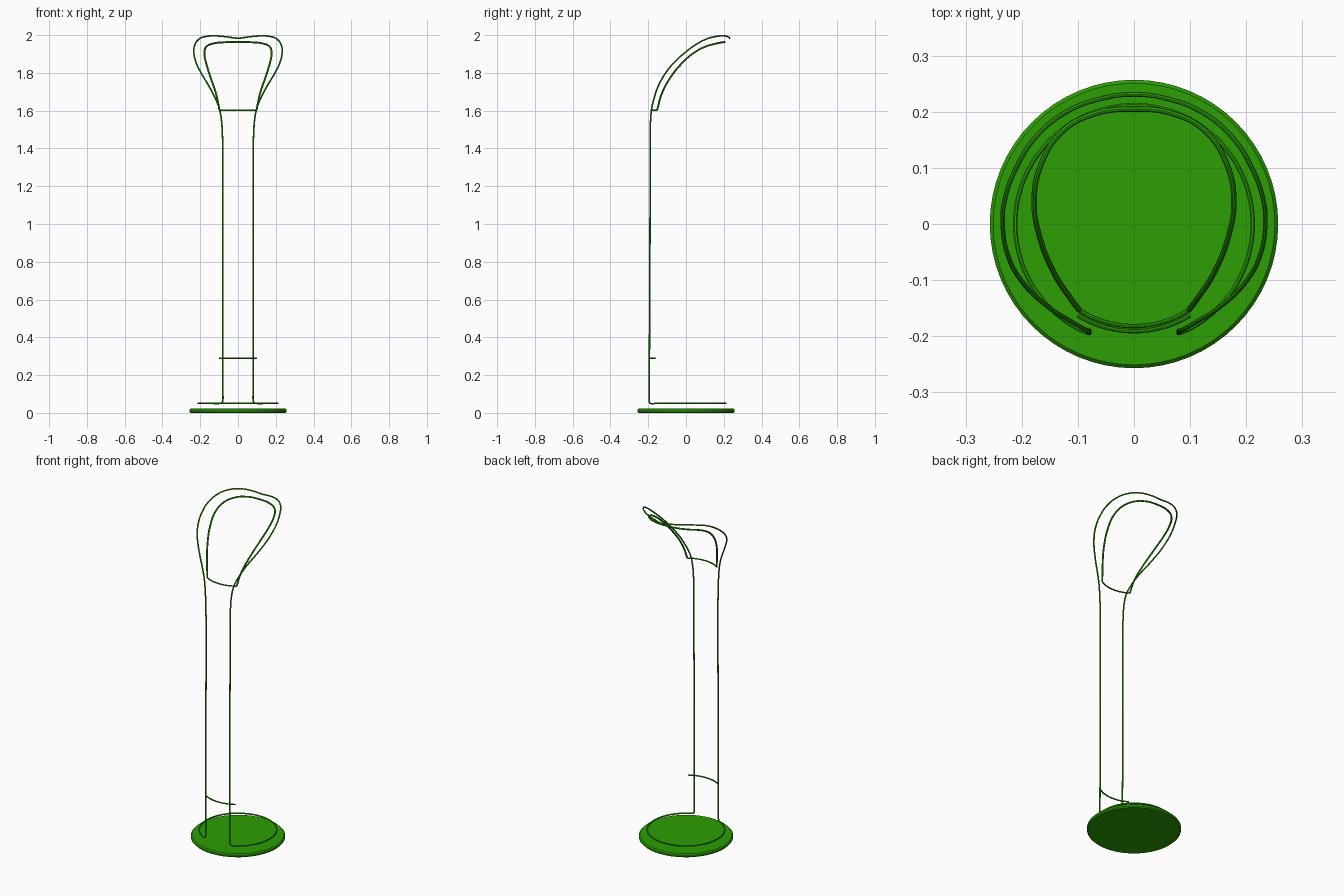
import bpy
from math import sin, cos, asin, pi

default = bpy.data.objects.get("Cube")
if default:
    bpy.data.objects.remove(default, do_unlink=True)

green = bpy.data.materials.new("green_paint")
green.use_nodes = True
color = (0.025, 0.345, 0.001, 1)
green.diffuse_color = color
green.node_tree.nodes["Principled BSDF"].inputs["Base Color"].default_value = color


def mirrored(half, closed):
    """Continue a half path, starting on x = 0, onto the other side."""
    other = [(-x, y, z) for x, y, z in half[1:]]
    if closed:
        return half + other[-2::-1]
    return other[::-1] + half


def wire(name, points, radius, closed=False):
    """Round wire swept along smooth points."""
    curve = bpy.data.curves.new(name, "CURVE")
    curve.dimensions = "3D"
    curve.bevel_depth = radius
    curve.bevel_resolution = 2
    curve.resolution_u = 8
    curve.use_fill_caps = True
    spline = curve.splines.new("BEZIER")
    spline.bezier_points.add(len(points) - 1)
    for knot, co in zip(spline.bezier_points, points):
        knot.co = co
        knot.handle_left_type = knot.handle_right_type = "AUTO"
    spline.use_cyclic_u = closed
    curve.materials.append(green)
    obj = bpy.data.objects.new(name, curve)
    bpy.context.collection.objects.link(obj)
    bpy.ops.object.select_all(action="DESELECT")
    obj.select_set(True)
    bpy.context.view_layer.objects.active = obj
    bpy.ops.object.convert(target="MESH")
    bpy.ops.object.shade_smooth_by_angle()


def front_arc(radius, half_width, z, steps=4):
    """Half of a bar bowed toward the front."""
    end = asin(half_width / radius)
    angles = [end * i / steps for i in range(steps + 1)]
    return [(radius * sin(a), -radius * cos(a), z) for a in angles]


# Base disc with chamfered rim
bpy.ops.mesh.primitive_cylinder_add(vertices=64, radius=0.257, depth=0.022,
                                    location=(0, 0, 0.011))
disc = bpy.context.object
disc.name = "base_disc"
disc.data.materials.append(green)
bevel = disc.modifiers.new("rim", "BEVEL")
bevel.width = 0.006
bevel.segments = 1
bpy.ops.object.shade_smooth_by_angle()

# Outer frame: head hoop, legs and foot ring in one closed wire
head = [(0, 0.231, 1.984), (0.06, 0.223, 1.991), (0.12, 0.2, 1.996),
        (0.175, 0.155, 1.992), (0.21, 0.1, 1.976), (0.231, 0.04, 1.942),
        (0.234, 0, 1.912), (0.225, -0.055, 1.863), (0.2, -0.102, 1.808),
        (0.15, -0.15, 1.723), (0.12, -0.169, 1.665), (0.1, -0.181, 1.615),
        (0.089, -0.187, 1.56)]
leg = [(0.082, -0.19, 1.46), (0.08, -0.19, 1.35), (0.08, -0.19, 1.2),
       (0.08, -0.192, 0.6), (0.08, -0.194, 0.2), (0.08, -0.194, 0.1),
       (0.08, -0.194, 0.07), (0.084, -0.193, 0.055)]
ring_radius, ring_steps = 0.2115, 12
start = asin(0.1 / ring_radius)
ring_angles = [start + (pi - start) * i / ring_steps for i in range(ring_steps + 1)]
ring = [(ring_radius * sin(a), -ring_radius * cos(a), 0.05) for a in ring_angles]
wire("outer_frame", mirrored(head + leg + ring, True), 0.0042, closed=True)

# Inner hoop of the head
hoop = [(0, 0.205, 1.963), (0.075, 0.195, 1.962), (0.13, 0.163, 1.956),
        (0.168, 0.1, 1.938), (0.178, 0.04, 1.905), (0.169, -0.02, 1.853),
        (0.142, -0.088, 1.767), (0.115, -0.13, 1.685), (0.098, -0.153, 1.602)]
wire("inner_hoop", mirrored(hoop, False), 0.005)

# Bowed cross bars joining the legs
wire("upper_cross_bar", mirrored(front_arc(0.182, 0.098, 1.602), False), 0.004)
wire("lower_cross_bar", mirrored(front_arc(0.191, 0.1, 0.29), False), 0.004)
